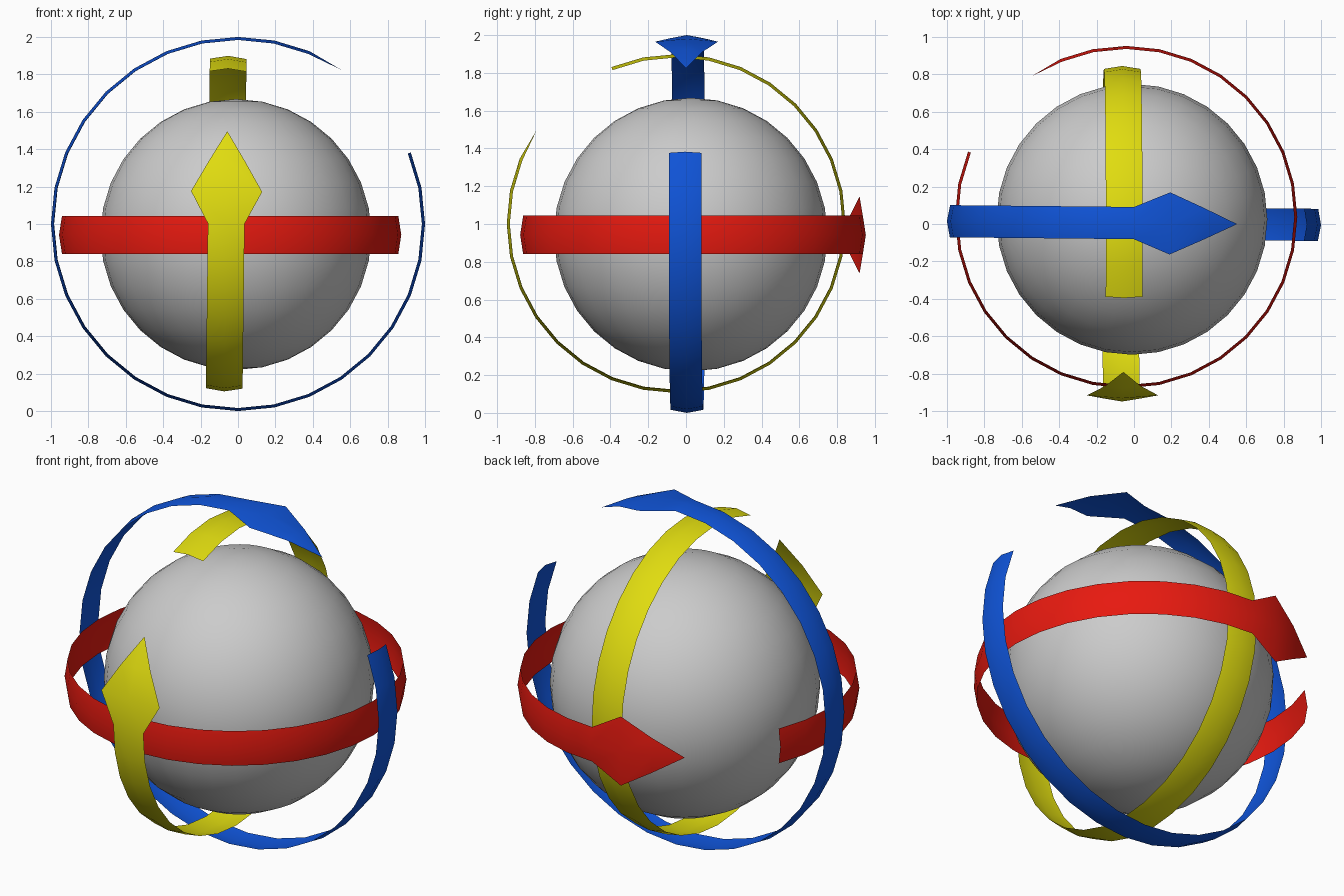
import bpy, bmesh
from math import radians, sin, cos
from mathutils import Vector

if "Cube" in bpy.data.objects:
    bpy.data.objects.remove(bpy.data.objects["Cube"])


def paint(obj, name, rgb):
    mat = bpy.data.materials.new(name)
    mat.diffuse_color = (*rgb, 1)
    mat.use_nodes = True
    mat.node_tree.nodes["Principled BSDF"].inputs["Base Color"].default_value = mat.diffuse_color
    obj.data.materials.append(mat)


def ring_arrow(name, rgb, centre, radius, u, v, half, head, bulge=0.016):
    """Thin ribbon arrow round a circle: tail at 67.5 deg, neck at 360, tip at 393.75.
    The circle starts at direction u and turns towards v."""
    c, u, v = Vector(centre), Vector(u), Vector(v)
    w = u.cross(v).normalized()
    step = 360 / 32
    bm = bmesh.new()
    rows = []
    for i in range(6, 35):
        a = radians(i * step)
        out = u * cos(a) + v * sin(a)
        width = {33: head, 34: head / 2}.get(i, half)
        mid = c + out * radius
        edge = c + out * (radius - bulge)
        rows.append([bm.verts.new(p) for p in (edge - w * width, mid, edge + w * width)])
    for r, s in zip(rows, rows[1:]):
        for k in (0, 1):
            bm.faces.new((r[k], s[k], s[k + 1], r[k + 1]))
    # pointed tip
    a = radians(35 * step)
    tip = bm.verts.new(c + (u * cos(a) + v * sin(a)) * (radius - bulge / 2))
    for k in (0, 1):
        bm.faces.new((rows[-1][k], tip, rows[-1][k + 1]))
    for f in bm.faces:
        f.smooth = True
    me = bpy.data.meshes.new(name)
    bm.to_mesh(me)
    bm.free()
    obj = bpy.data.objects.new(name, me)
    bpy.context.collection.objects.link(obj)
    paint(obj, name + "_colour", rgb)


# Central ball
bpy.ops.mesh.primitive_uv_sphere_add(segments=32, ring_count=16, radius=0.724,
                                     location=(-0.011, 0.025, 0.944))
ball = bpy.context.object
ball.name = "ball"
bpy.ops.object.shade_smooth()

# Three rotation arrows, one per axis
ring_arrow("red_arrow", (0.8, 0.01, 0.005), (-0.042, 0.037, 0.942), 0.915,
           (0, 1, 0), (-1, 0, 0), 0.102, 0.204)
ring_arrow("yellow_arrow", (0.75, 0.72, 0.005), (-0.063, -0.052, 1.002), 0.897,
           (0, -1, 0), (0.012, 0, 1), 0.098, 0.19)
ring_arrow("blue_arrow", (0.005, 0.09, 0.7), (0, 0.005, 1.0), 1.0,
           (0, 0, 1), (1, -0.01, 0), 0.086, 0.166)
